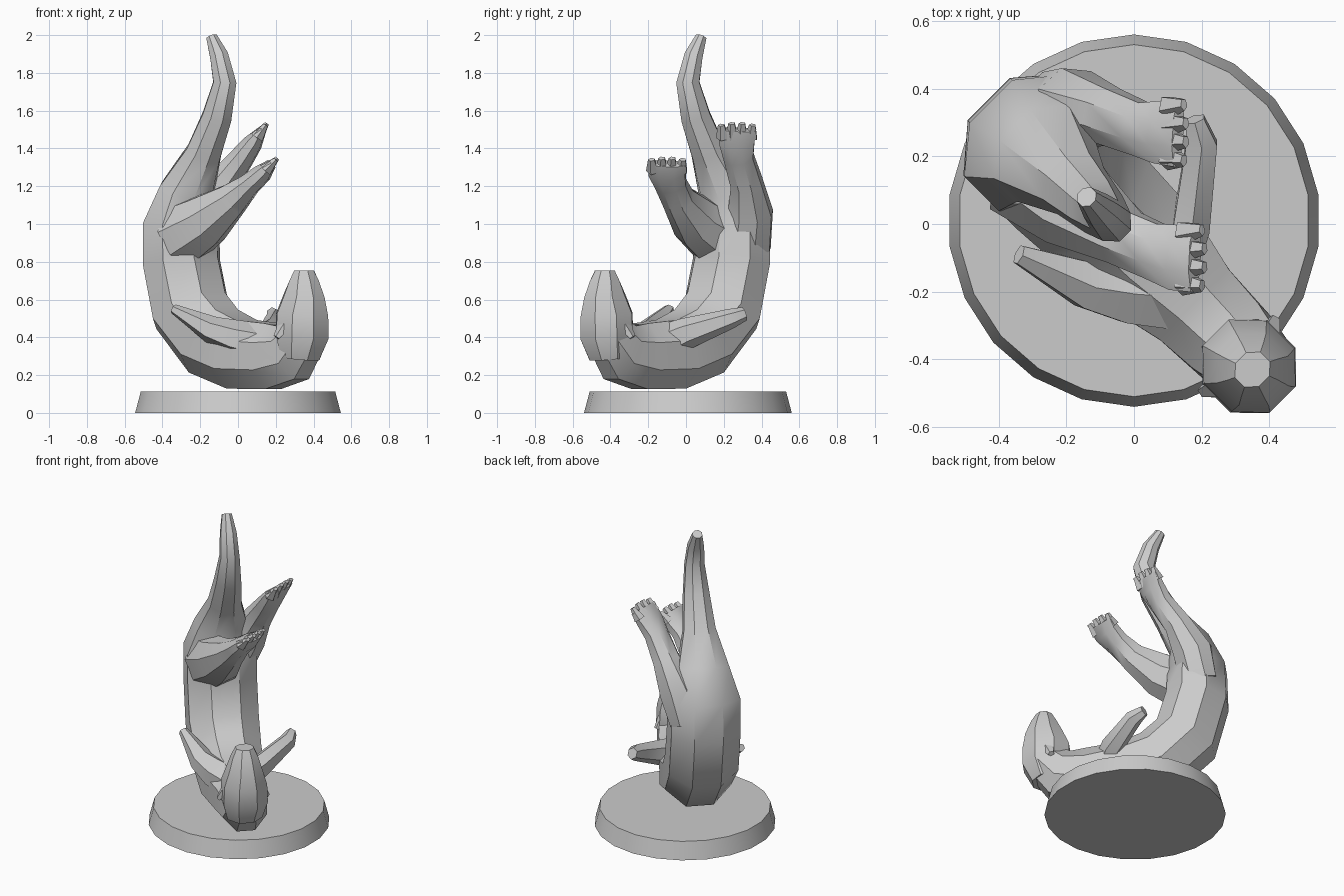
import bpy, bmesh, math
from mathutils import Vector

if "Cube" in bpy.data.objects:
    bpy.data.objects.remove(bpy.data.objects["Cube"])

stone = bpy.data.materials.new("warm_grey")
stone.use_nodes = True
GREY = (.6, .6, .6, 1)
stone.diffuse_color = GREY
stone.node_tree.nodes["Principled BSDF"].inputs["Base Color"].default_value = GREY


def finish(name, bm, angle):
    """Turn a bmesh into a shaded object with the shared material."""
    bmesh.ops.recalc_face_normals(bm, faces=bm.faces)
    mesh = bpy.data.meshes.new(name)
    bm.to_mesh(mesh)
    bm.free()
    mesh.materials.append(stone)
    ob = bpy.data.objects.new(name, mesh)
    bpy.context.collection.objects.link(ob)
    bpy.ops.object.select_all(action='DESELECT')
    ob.select_set(True)
    bpy.context.view_layer.objects.active = ob
    bpy.ops.object.shade_smooth_by_angle(angle=math.radians(angle))
    return ob


def loft(name, stations, side, sides=8, angle=38):
    """Skin rings along a path; each station is x, y, z, thickness, width."""
    bm = bmesh.new()
    side = Vector(side).normalized()
    points = [Vector(station[:3]) for station in stations]
    rings = []
    for i, (*_, thickness, width) in enumerate(stations):
        along = (points[min(i + 1, len(points) - 1)] - points[max(i - 1, 0)]).normalized()
        across = (side - along * side.dot(along)).normalized()
        up = along.cross(across)
        ring = []
        for k in range(sides):
            turn = math.tau * (k + .5) / sides
            offset = across * width * math.cos(turn) + up * thickness * math.sin(turn)
            ring.append(bm.verts.new(points[i] + offset * 1.05))
        rings.append(ring)
    for low, high in zip(rings, rings[1:]):
        for k in range(sides):
            following = (k + 1) % sides
            bm.faces.new((low[k], low[following], high[following], high[k]))
    bm.faces.new(rings[0])
    bm.faces.new(rings[-1])
    return finish(name, bm, angle)


def on_diagonal(shift, profile):
    """Place x, z, thickness, width stations on the upright diagonal plane."""
    return [(x, shift - x, z, thickness, width) for x, z, thickness, width in profile]


# Round base with a tapered rim
bm = bmesh.new()
HEIGHT = .113
bmesh.ops.create_cone(bm, cap_ends=True, segments=22, radius1=.55, radius2=.52, depth=HEIGHT)
bmesh.ops.translate(bm, verts=bm.verts, vec=(0, .01, HEIGHT / 2))
finish("round_base", bm, 25)

# Curled body running from neck to tail tip
ACROSS = Vector((1, 1, 0)).normalized()
loft("body_and_tail", on_diagonal(-.06, [
    (.36, .42, .12, .12),
    (.29, .32, .16, .14),
    (.18, .3, .18, .15),
    (.02, .31, .19, .2),
    (-.13, .38, .2, .21),
    (-.25, .54, .2, .22),
    (-.3, .8, .19, .22),
    (-.3, 1, .18, .22),
    (-.27, 1.18, .13, .16),
    (-.18, 1.38, .09, .1),
    (-.11, 1.57, .08, .08),
    (-.07, 1.75, .065, .06),
    (-.1, 1.89, .05, .05),
    (-.14, 1.99, .03, .03)]), ACROSS)

# Head tipped back with the muzzle upward
loft("head", on_diagonal(-.08, [
    (.33, .29, .1, .11),
    (.34, .4, .145, .14),
    (.34, .52, .145, .135),
    (.35, .62, .115, .105),
    (.35, .7, .08, .08),
    (.35, .755, .05, .055)]), ACROSS)

# Ears on either side of the head
for name, sign in (("left_ear", 1), ("right_ear", -1)):
    base = Vector((.33, -.41, .48)) + ACROSS * sign * .1
    tip = Vector((.31, -.39, .4)) + ACROSS * sign * .15
    loft(name, [(*base, .03, .045), (*tip, .015, .02)], (-1, 1, .4), sides=5)

# Arms reaching out from the chest
loft("left_arm", [
    (.1, -.13, .36, .1, .09),
    (.17, 0, .42, .08, .06),
    (.2, .24, .5, .05, .05),
    (.18, .31, .525, .035, .03)], (1, 0, 0), sides=6)
loft("right_arm", [
    (.12, -.21, .37, .1, .11),
    (-.02, -.2, .4, .09, .1),
    (-.14, -.18, .44, .07, .075),
    (-.34, -.09, .55, .025, .03)], (.3, 1, 0), sides=6)

# Hind legs widening into webbed feet, each edged with short pointed toes
legs = {
    "left": [
        (-.24, .32, .88, .1, .13),
        (-.18, .34, 1.06, .12, .12),
        (-.08, .32, 1.22, .085, .085),
        (.02, .28, 1.35, .065, .08),
        (.08, .27, 1.43, .05, .095),
        (.13, .27, 1.5, .02, .105)],
    "right": [
        (-.3, .17, .94, .17, .17),
        (-.17, .05, 1.02, .14, .13),
        (-.03, -.04, 1.13, .09, .085),
        (.06, -.08, 1.21, .06, .085),
        (.13, -.1, 1.27, .05, .1),
        (.18, -.1, 1.32, .025, .105)],
}
for which, path in legs.items():
    loft(which + "_hind_leg", path, (.1, 1, 0))
    ankle, edge = (Vector(station[:3]) for station in path[-2:])
    ahead = (edge - ankle).normalized()
    for number in range(4):
        spread = Vector((0, (number - 1.5) * .05, 0))
        root = edge + spread - ahead * .05
        tip = edge + spread * 1.1 + ahead * (.045 - spread.length * .2)
        loft(f"{which}_toe_{number + 1}",
             [(*root, .035, .035), (*tip, .012, .018)], (0, 1, 0), sides=5)
